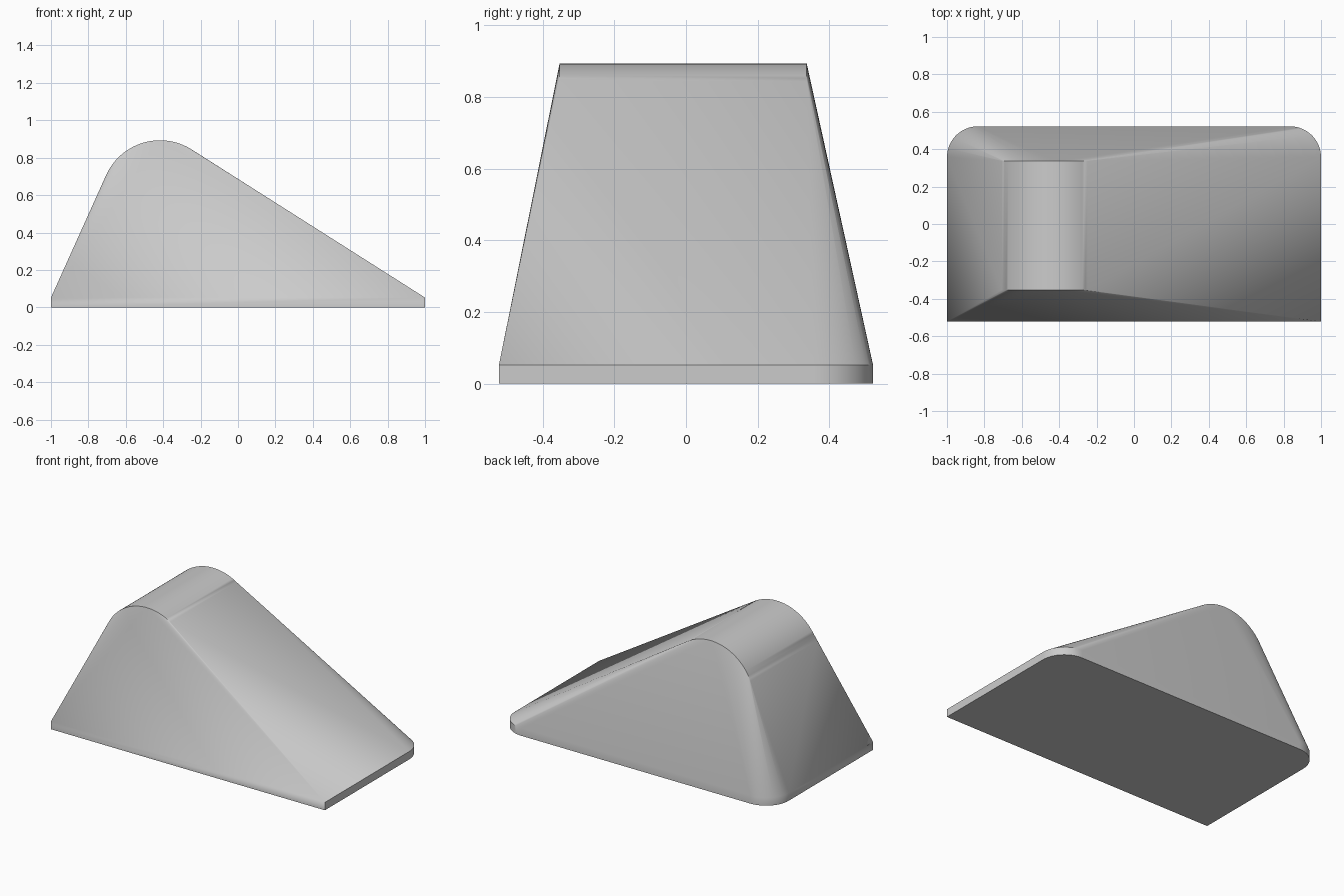
import bpy, bmesh
from math import cos, sin, pi, radians

cube = bpy.data.objects.get("Cube")
if cube:
    bpy.data.objects.remove(cube, do_unlink=True)

# Plain grey colour
grey = bpy.data.materials.new("plain_grey")
grey.use_nodes = True
colour = (0.6, 0.6, 0.6, 1)
grey.diffuse_color = colour
grey.node_tree.nodes["Principled BSDF"].inputs["Base Color"].default_value = colour


def arc(cx, cy, r, start, end, steps):
    """Points along a circular arc, angles in degrees."""
    angles = [radians(start + (end - start) * i / steps) for i in range(steps + 1)]
    return [(cx + r * cos(a), cy + r * sin(a)) for a in angles]


# Base plinth outline: square front corners, rounded back corners
half_y, corner, rim = 0.522, 0.165, 0.052
outline = [(-1, -half_y), (1, -half_y)]
outline += arc(1 - corner, half_y - corner, corner, 0, 90, 16)
outline += arc(corner - 1, half_y - corner, corner, 90, 180, 16)

# Rounded ridge, tangent to the steep and the shallow slope
ridge = arc(-0.417, 0.577, 0.316, 57.5, 156.5, 32)

# Wedge body: the tight skin around plinth and ridge
bm = bmesh.new()
for x, y in outline:
    for z in (0, rim):
        bm.verts.new((x, y, z))
for x, z in ridge:
    for y in (-0.353, 0.337):
        bm.verts.new((x, y, z))
bmesh.ops.convex_hull(bm, input=bm.verts[:])
bmesh.ops.dissolve_limit(bm, angle_limit=radians(0.2), verts=bm.verts[:], edges=bm.edges[:])
bmesh.ops.recalc_face_normals(bm, faces=bm.faces[:])

mesh = bpy.data.meshes.new("wedge_body")
bm.to_mesh(mesh)
bm.free()
mesh.materials.append(grey)
body = bpy.data.objects.new("wedge_body", mesh)
bpy.context.collection.objects.link(body)

# Smooth rounded parts, keep hard edges
bpy.ops.object.select_all(action='DESELECT')
body.select_set(True)
bpy.context.view_layer.objects.active = body
bpy.ops.object.shade_smooth_by_angle(angle=radians(30))
